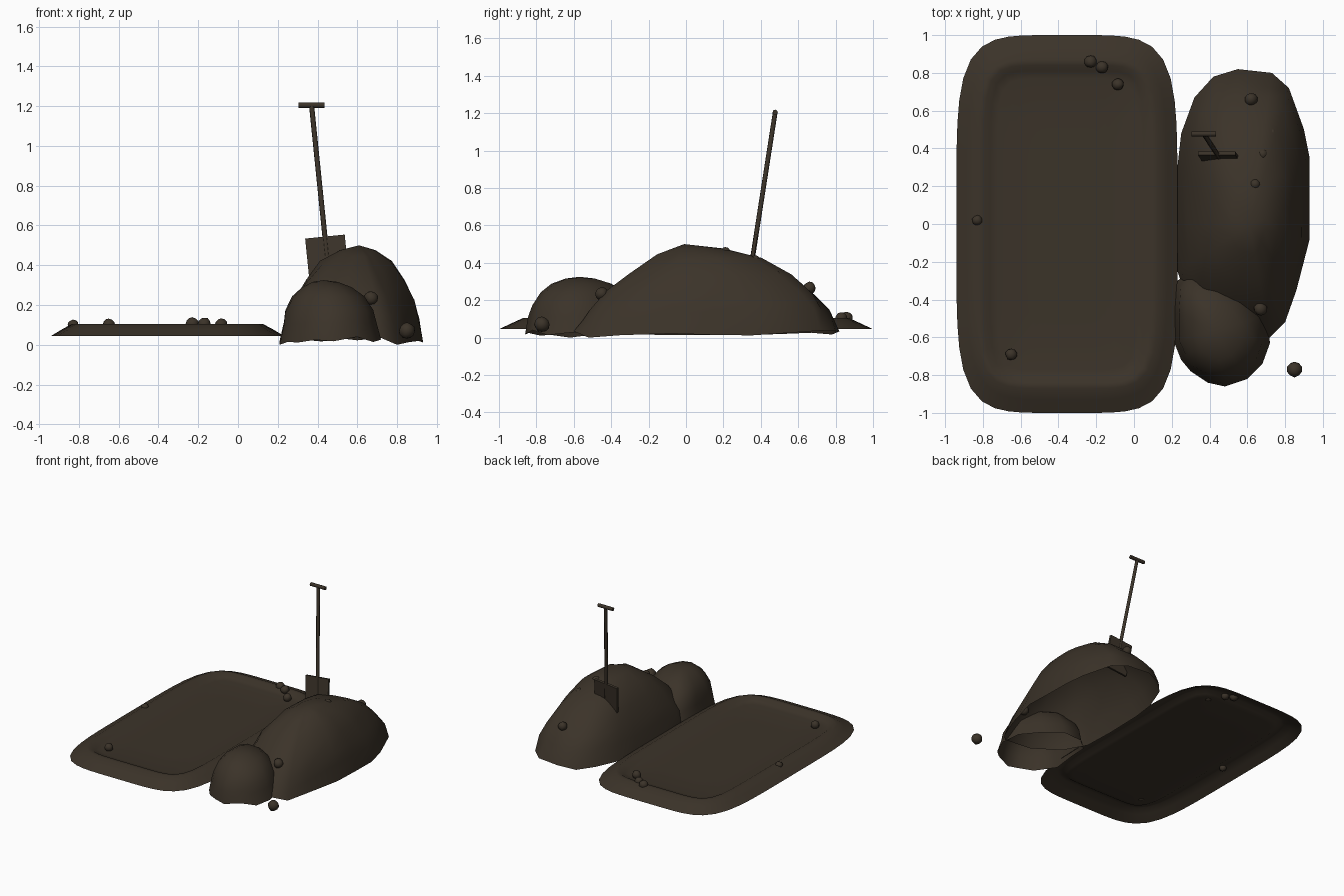
import bpy, bmesh, math, random
from mathutils import Vector, Matrix

random.seed(4)
cube = bpy.data.objects.get("Cube")
if cube:
    bpy.data.objects.remove(cube, do_unlink=True)

soil = bpy.data.materials.new("dark brown soil")
soil.use_nodes = True
colour = (0.044, 0.033, 0.022, 1)
soil.diffuse_color = colour
soil.node_tree.nodes["Principled BSDF"].inputs["Base Color"].default_value = colour


def finish(name, bm, smooth=None):
    bmesh.ops.recalc_face_normals(bm, faces=bm.faces)
    mesh = bpy.data.meshes.new(name)
    bm.to_mesh(mesh)
    bm.free()
    mesh.materials.append(soil)
    ob = bpy.data.objects.new(name, mesh)
    bpy.context.collection.objects.link(ob)
    if smooth:
        bpy.ops.object.select_all(action='DESELECT')
        ob.select_set(True)
        bpy.context.view_layer.objects.active = ob
        bpy.ops.object.shade_smooth_by_angle(angle=math.radians(smooth))
    return ob


def loft(name, rings, centre, smooth):
    """Open shell through closed rings, ending in a fan at the centre."""
    bm = bmesh.new()
    loops = [[bm.verts.new(p) for p in ring] for ring in rings]
    n = len(loops[0])
    for a, b in zip(loops, loops[1:]):
        for i in range(n):
            j = (i + 1) % n
            bm.faces.new((a[i], a[j], b[j], b[i]))
    tip = bm.verts.new(centre)
    for i in range(n):
        bm.faces.new((loops[-1][i], loops[-1][(i + 1) % n], tip))
    # the shell opens downward, so face the surface up
    ob = finish(name, bm, smooth)
    if sum(p.normal.z for p in ob.data.polygons) < 0:
        ob.data.flip_normals()
    return ob


# Shallow plot: raised rounded rim around a sunken floor
def rounded_ring(hx, hy, z, power, count=64):
    ring = []
    for i in range(count):
        a = math.tau * i / count
        c, s = math.cos(a), math.sin(a)
        k = (abs(c) ** power + abs(s) ** power) ** (-1 / power)
        ring.append((-0.355 + hx * c * k, hy * s * k, z))
    return ring


plot_profile = [(0.585, 1.0, 0.045, 5), (0.53, 0.93, 0.078, 5),
                (0.48, 0.87, 0.105, 6), (0.44, 0.84, 0.105, 7),
                (0.405, 0.81, 0.085, 8), (0.37, 0.77, 0.078, 8),
                (0.2, 0.5, 0.078, 6)]
loft("plot_bed", [rounded_ring(*p) for p in plot_profile],
     (-0.355, 0, 0.078), 60)


# Soil mounds: outlines swept up to a peak
def heap(name, outline, peak, back, front):
    rings = []
    base = [random.uniform(0.01, 0.04) for _ in outline]
    base[0] = 0
    for (r, hb), (_, hf) in zip(back, front):
        ring = []
        for (x, y), z0 in zip(outline, base):
            d = Vector((x - peak[0], y - peak[1]))
            w = max(0, -d.normalized().y) ** 2
            h = hb * (1 - w) + hf * w
            wobble = 1 if r == 1 else random.uniform(0.97, 1.03)
            ring.append((peak[0] + d.x * r * wobble, peak[1] + d.y * r * wobble,
                         z0 + (peak[2] - z0) * h))
        rings.append(ring)
    return loft(name, rings, peak, 75)


radii = (1, 0.93, 0.85, 0.7, 0.5, 0.25)
large_outline = [(0.8, -0.52), (0.86, -0.35), (0.93, -0.08), (0.93, 0.15), (0.93, 0.35),
                 (0.9, 0.5), (0.82, 0.72), (0.73, 0.8), (0.55, 0.82), (0.42, 0.78),
                 (0.32, 0.67), (0.25, 0.48), (0.23, 0.3), (0.225, 0), (0.23, -0.25),
                 (0.3, -0.45), (0.5, -0.58), (0.72, -0.6)]
heap("large_mound", large_outline, (0.61, -0.01, 0.5),
     list(zip(radii, (0, 0.25, 0.43, 0.65, 0.84, 0.95))),
     list(zip(radii, (0, 0.12, 0.26, 0.47, 0.66, 0.88))))
small_outline = [(0.21, -0.62), (0.25, -0.72), (0.3, -0.78), (0.39, -0.84), (0.48, -0.86),
                 (0.6, -0.82), (0.68, -0.74), (0.72, -0.63), (0.7, -0.48), (0.6, -0.33),
                 (0.45, -0.25), (0.3, -0.24), (0.22, -0.31), (0.21, -0.45)]
dome = list(zip(radii, (0, 0.3, 0.5, 0.73, 0.88, 0.97)))
heap("small_mound", small_outline, (0.43, -0.57, 0.325), dome, dome)


# Shovel stuck into the mound
foot, top = Vector((0.45, 0.355, 0.42)), Vector((0.37, 0.477, 1.205))


def rod(name, a, b, radius, sides=8):
    bm = bmesh.new()
    axis = b - a
    place = Matrix.Translation((a + b) / 2) @ axis.to_track_quat('Z', 'Y').to_matrix().to_4x4()
    bmesh.ops.create_cone(bm, cap_ends=True, segments=sides, radius1=radius,
                          radius2=radius, depth=axis.length, matrix=place)
    return finish(name, bm, 50)


rod("shovel_shaft", foot, top, 0.013)
rod("shovel_grip", top - Vector((0.065, 0, 0)), top + Vector((0.065, 0, 0)), 0.014)

up = (top - foot).normalized()
side = Vector((1, 0, up.x / -up.z)).normalized()
depth = up.cross(side).normalized()
frame = Matrix((side, depth, up)).transposed().to_4x4()
bm = bmesh.new()
bmesh.ops.create_cube(bm, size=1, matrix=Matrix.Translation(foot) @ frame
                      @ Matrix.Diagonal((0.2, 0.018, 0.25, 1)))
finish("shovel_blade", bm)

# Scattered clods
clods = [(-0.23, 0.86, 0.105, 0.034), (-0.17, 0.83, 0.105, 0.033), (-0.085, 0.74, 0.1, 0.032),
         (-0.83, 0.02, 0.1, 0.028), (-0.65, -0.69, 0.1, 0.032), (0.62, 0.66, 0.265, 0.034),
         (0.7, 0.6, 0.265, 0.025), (0.73, 0.48, 0.33, 0.028), (0.68, 0.37, 0.41, 0.03),
         (0.64, 0.21, 0.455, 0.03), (0.67, -0.45, 0.235, 0.036), (0.85, -0.77, 0.07, 0.042)]
for i, (x, y, z, r) in enumerate(clods):
    bm = bmesh.new()
    bmesh.ops.create_icosphere(bm, subdivisions=2, radius=r)
    for v in bm.verts:
        v.co = v.co * random.uniform(0.92, 1.04) + Vector((x, y, z))
    finish(f"clod_{i + 1}", bm, 40)
